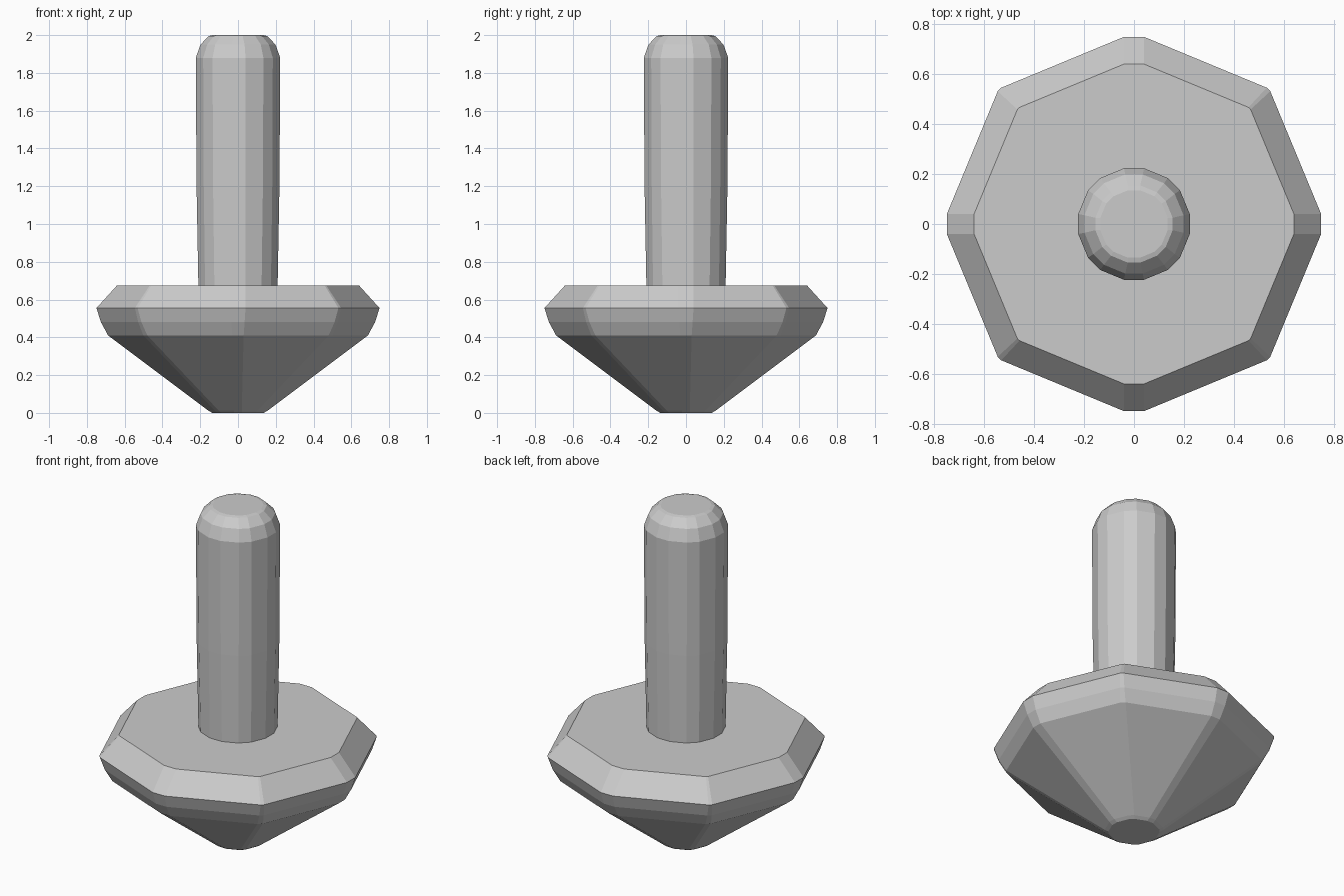
import bpy, bmesh, math
from mathutils import Vector

if "Cube" in bpy.data.objects:
    bpy.data.objects.remove(bpy.data.objects["Cube"])

T = math.tan(math.radians(22.5))


def ring(bm, z, radius, axis_cut, diag_cut):
    """Octagon whose corners are chamfered by the given half widths."""
    verts = []
    for i in range(8):
        a = i * math.pi / 4
        cut = diag_cut if i % 2 else axis_cut
        out = Vector((math.cos(a), math.sin(a), 0))
        side = Vector((-out.y, out.x, 0))
        for s in (-1, 1):
            p = out * (radius - cut * T) + side * cut * s
            verts.append(bm.verts.new((p.x, p.y, z)))
    return verts


def loft(name, profile):
    """Stack chamfered octagons into a closed flat-shaded solid."""
    bm = bmesh.new()
    rings = [ring(bm, *row) for row in profile]
    for lo, hi in zip(rings, rings[1:]):
        for i in range(16):
            j = (i + 1) % 16
            bm.faces.new((lo[i], lo[j], hi[j], hi[i]))
    bm.faces.new(rings[0][::-1])
    bm.faces.new(rings[-1])
    bmesh.ops.recalc_face_normals(bm, faces=bm.faces)
    mesh = bpy.data.meshes.new(name)
    bm.to_mesh(mesh)
    bm.free()
    obj = bpy.data.objects.new(name, mesh)
    bpy.context.collection.objects.link(obj)
    return obj


# Faceted conical head: tip, flared cone, rounded girdle, top bevel
# rows are z, corner radius, axis chamfer, diagonal chamfer
loft("faceted_head", [
    (0.00, 0.145, 0.02, 0.015),
    (0.012, 0.165, 0.02, 0.015),
    (0.41, 0.70, 0.03, 0.015),
    (0.48, 0.74, 0.035, 0.012),
    (0.555, 0.766, 0.04, 0.01),
    (0.675, 0.657, 0.04, 0.006),
])

# Slightly tapered shaft with a rounded end
loft("shaft", [
    (0.66, 0.226, 0.04, 0.035),
    (1.20, 0.236, 0.04, 0.035),
    (1.88, 0.240, 0.04, 0.035),
    (1.95, 0.213, 0.035, 0.03),
    (1.995, 0.165, 0.025, 0.025),
    (2.00, 0.145, 0.025, 0.02),
])
